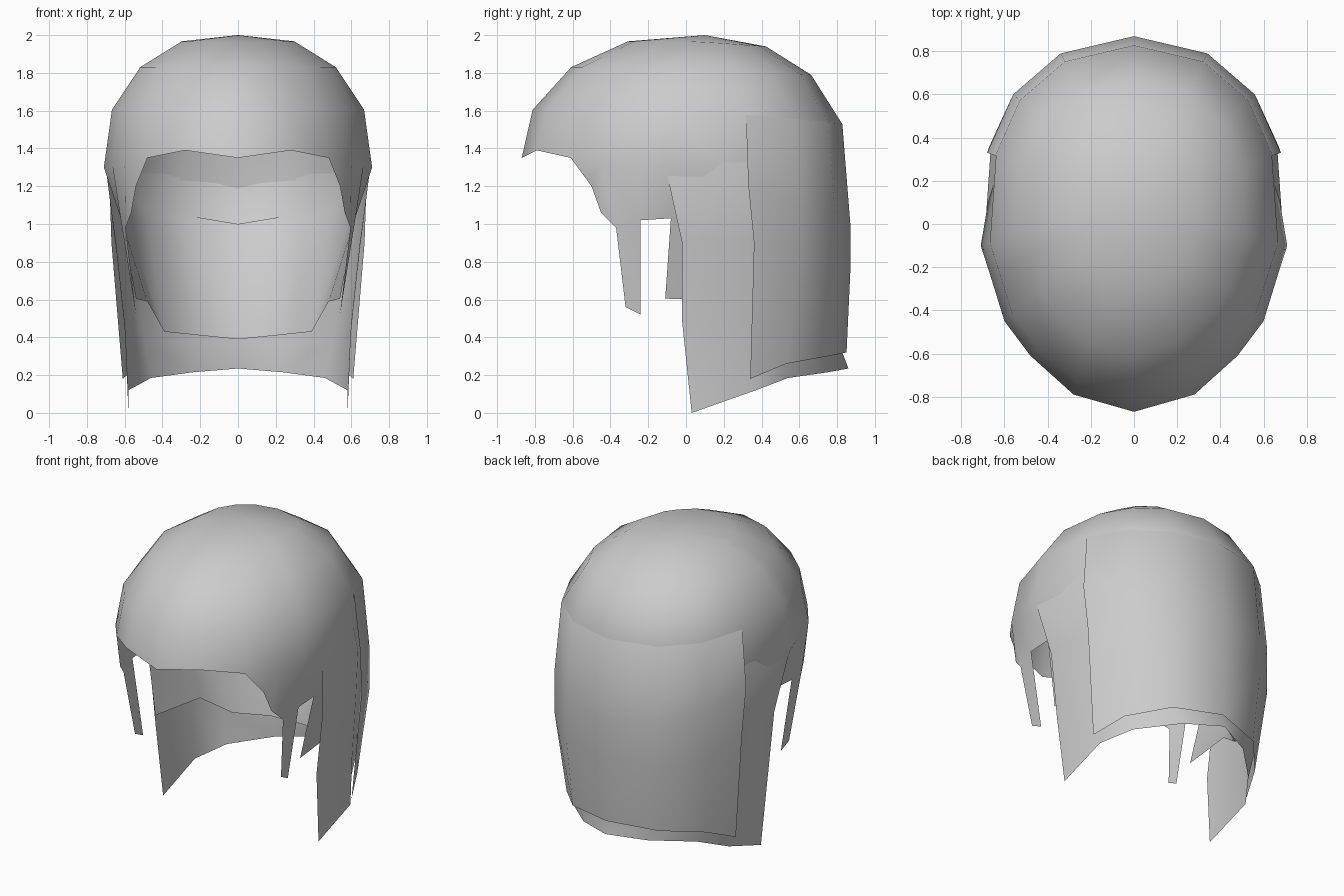
import bpy, bmesh
from mathutils import Vector

if "Cube" in bpy.data.objects:
    bpy.data.objects.remove(bpy.data.objects["Cube"])

mat = bpy.data.materials.new("hair grey")
mat.diffuse_color = (0.6, 0.6, 0.6, 1)
mat.use_nodes = True
mat.node_tree.nodes["Principled BSDF"].inputs["Base Color"].default_value = mat.diffuse_color


def finish(name, bm):
    """Right half -> smooth mirrored sheet."""
    bmesh.ops.remove_doubles(bm, verts=bm.verts, dist=0.0005)
    bmesh.ops.recalc_face_normals(bm, faces=bm.faces)
    if sum(f.normal.dot(f.calc_center_median() - Vector((0, 0.1, 1))) for f in bm.faces) < 0:
        bmesh.ops.reverse_faces(bm, faces=bm.faces)
    me = bpy.data.meshes.new(name)
    bm.to_mesh(me)
    bm.free()
    me.materials.append(mat)
    me.shade_smooth()
    ob = bpy.data.objects.new(name, me)
    bpy.context.collection.objects.link(ob)
    m = ob.modifiers.new("mirror", 'MIRROR')
    m.use_axis[0] = True
    m.merge_threshold = 0.001


def add_face(bm, pts):
    bm.faces.new([bm.verts.new(p) for p in pts])


def add_grid(bm, rows):
    for a, b in zip(rows, rows[1:]):
        for i in range(len(a) - 1):
            add_face(bm, (a[i], a[i + 1], b[i + 1], b[i]))


# Widest outline of the hair, front centre to back centre
outline = [(0, -.87), (.28, -.79), (.48, -.61), (.60, -.45), (.665, -.24),
           (.71, -.10), (.68, .33), (.56, .60), (.34, .79), (0, .87)]
POLE = (0, .10, 2.0)


def ring(scale, z_front, drop, cols=outline):
    """Scaled copy of the outline that sinks towards the back."""
    return [(x * scale, .1 + (y - .1) * scale, z_front - drop * max(0, y / .87))
            for x, y in cols]


# Cap: crown, fringe, side locks and the short inner back layer
bm = bmesh.new()
r1, r2 = ring(.42, 1.967, .027), ring(.73, 1.83, .04)
r3 = ring(.94, 1.605, .07)
brow = [(x, y, z) for (x, y), z in zip(outline[:6], (1.35, 1.39, 1.35, 1.33, 1.31, 1.30))]
r4 = brow + [(.64, .31, 1.2), (.52, .56, 1.1), (.30, .73, 1.05), (0, .80, 1.0)]
for a, b in zip(r1, r1[1:]):
    add_face(bm, (POLE, a, b))
add_grid(bm, [r1, r2, r3, r4])
C, D, E, F = r4[2:6]
d1, d2, d3 = (.54, -.50, 1.20), (.565, -.45, 1.06), (.595, -.37, .98)
e5, f5 = (.62, -.24, 1.02), (.62, -.08, 1.03)
for f in ((C, D, d1), (D, d2, d1), (D, d3, d2), (D, E, e5, d3), (E, F, f5, e5),
          (d3, e5, (.54, -.24, .52), (.545, -.32, .56))):
    add_face(bm, f)
add_grid(bm, [r4[5:],
              [f5, (.585, .30, 1.0), (.48, .55, 1.0), (.27, .71, 1.0), (0, .77, 1.0)],
              [(.54, -.11, .605), (.48, .28, .59), (.39, .50, .43), (.2, .63, .41), (0, .68, .39)]])
finish("cap_and_fringe", bm)

# Middle layer: long side panels joined round the back
bm = bmesh.new()
add_grid(bm, [
    [(.62, -.10, 1.55), (.60, .31, 1.52), (.50, .54, 1.50), (.30, .70, 1.50), (0, .76, 1.48)],
    [(.695, -.10, 1.26), (.665, .33, 1.20), (.54, .58, 1.10), (.32, .76, 1.05), (0, .84, 1.0)],
    [(.645, -.02, .90), (.65, .33, .90), (.53, .57, .85), (.32, .75, .80), (0, .83, .80)],
    [(.60, -.02, .48), (.60, .36, .45), (.50, .56, .40), (.30, .73, .36), (0, .82, .34)],
    [(.58, .03, 0), (.58, .37, .12), (.46, .54, .185), (.24, .75, .215), (0, .86, .235)]])
finish("long_middle_layer", bm)

# Outer layer: back curtain emerging from under the crown
bm = bmesh.new()
back = outline[6:]
add_grid(bm, [
    ring(.70, 1.80, .04, back),
    ring(.945, 1.60, .07, back),
    ring(1, 1.33, .33, back),
    [(.67, .36, .90), (.56, .60, .80), (.34, .79, .75), (0, .87, .75)],
    [(.61, .34, .18), (.52, .53, .26), (.32, .75, .30), (0, .85, .32)]])
finish("outer_back_layer", bm)
